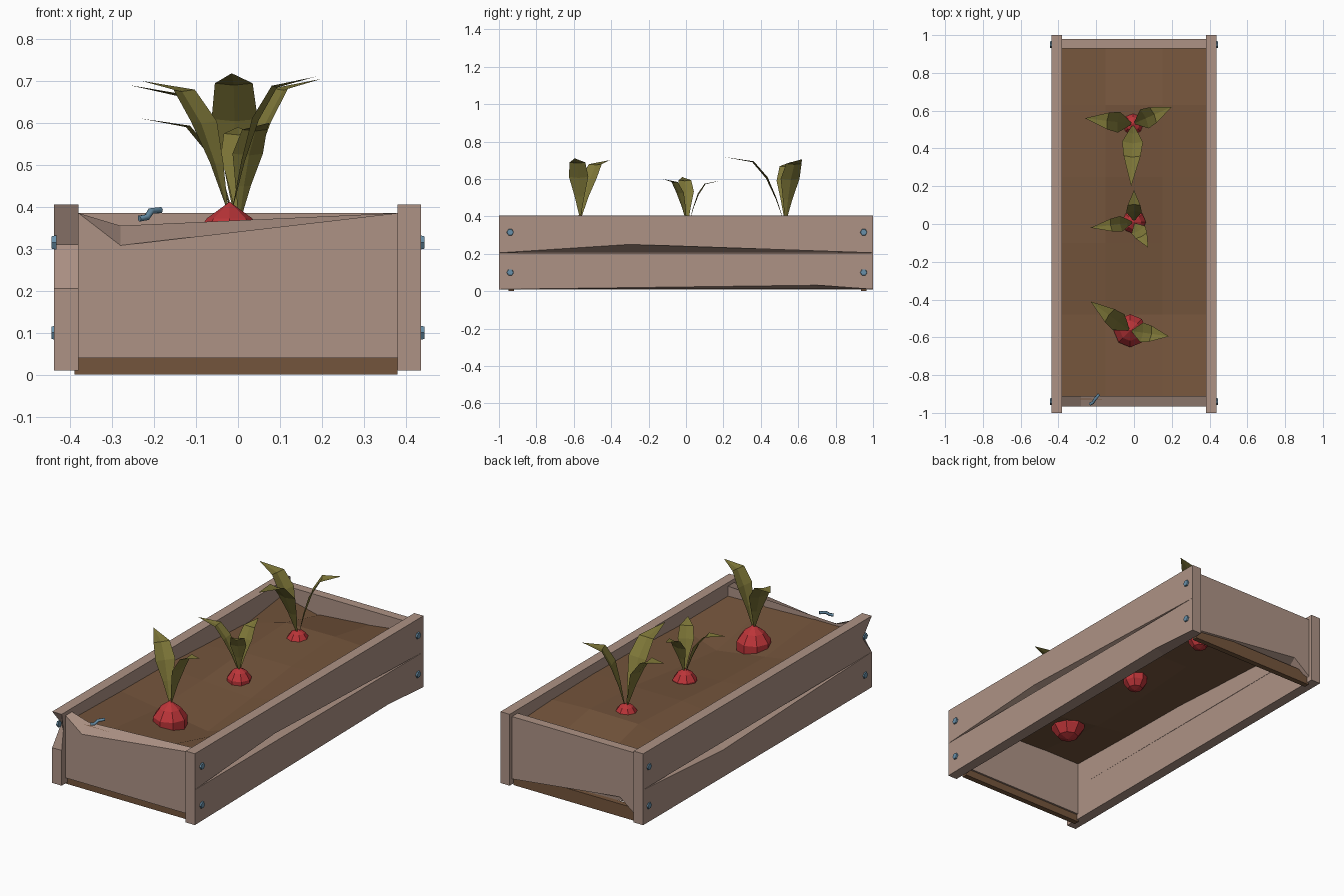
import bpy, bmesh, math
from mathutils import Vector, Matrix

if "Cube" in bpy.data.objects:
    bpy.data.objects.remove(bpy.data.objects["Cube"])


def mat(name, col):
    m = bpy.data.materials.new(name)
    m.diffuse_color = (*col, 1)
    m.use_nodes = True
    m.node_tree.nodes["Principled BSDF"].inputs["Base Color"].default_value = m.diffuse_color
    return m


WOOD = mat("weathered wood", (0.42, 0.29, 0.235))
SOIL = mat("soil brown", (0.175, 0.09, 0.045))
RED = mat("radish red", (0.50, 0.035, 0.04))
LEAF = mat("leaf olive", (0.21, 0.185, 0.04))
STEEL = mat("blue steel", (0.14, 0.28, 0.40))


def finish(name, bm, m, recalc=True):
    if recalc:
        bmesh.ops.recalc_face_normals(bm, faces=bm.faces)
    me = bpy.data.meshes.new(name)
    bm.to_mesh(me)
    bm.free()
    me.materials.append(m)
    ob = bpy.data.objects.new(name, me)
    bpy.context.collection.objects.link(ob)
    return ob


def from_faces(name, verts, faces, m, recalc=True):
    bm = bmesh.new()
    vs = [bm.verts.new(v) for v in verts]
    for f in faces:
        bm.faces.new([vs[i] for i in f])
    return finish(name, bm, m, recalc)


# Plank with one chipped edge: la = length axis, ca/cs = chipped side,
# ta/ts = outward side, pos = chip place, douter/dinner = chip depths
def board(name, lo, hi, la, ca, cs, ta, ts, pos, douter, dinner):
    verts = []
    for out in (0, 1):
        t = hi[ta] if (out == 1) == (ts > 0) else lo[ta]
        edge, base = (hi[ca], lo[ca]) if cs > 0 else (lo[ca], hi[ca])
        chip = edge - cs * (douter if out else dinner)
        for l, c in ((lo[la], base), (hi[la], base), (hi[la], edge), (pos, chip), (lo[la], edge)):
            v = [0, 0, 0]
            v[la], v[ca], v[ta] = l, c, t
            verts.append(v)
    faces = [(4, 3, 2, 1, 0), (5, 6, 7, 8, 9)]
    faces += [(i, (i + 1) % 5, (i + 1) % 5 + 5, i + 5) for i in range(5)]
    return from_faces(name, verts, faces, WOOD)


board("right_upper_plank", (.38, -1, .205), (.436, 1, .405), 1, 2, -1, 0, 1, -.3, .045, .002)
board("right_lower_plank", (.38, -1, .01), (.436, 1, .205), 1, 2, -1, 0, 1, .7, .022, .002)
board("left_upper_plank", (-.438, -1, .205), (-.38, 1, .405), 2, 1, -1, 0, -1, .31, .08, .015)
board("left_lower_plank", (-.438, -1, .01), (-.38, 1, .205), 1, 2, 1, 0, -1, .3, .045, .002)
board("front_plank", (-.38, -.965, .04), (.38, -.91, .385), 0, 2, 1, 1, -1, -.28, .077, .03)
board("back_plank", (-.38, .93, .04), (.38, .98, .385), 0, 2, -1, 1, 1, -.28, .077, .03)

# Earth-coloured strips under the end planks
for nm, y in (("front_base_strip", -.935), ("back_base_strip", .95)):
    bm = bmesh.new()
    bmesh.ops.create_cube(bm, size=1, matrix=Matrix.Translation((-.005, y, .035))
                          @ Matrix.Diagonal((.77, .03, .07, 1)))
    finish(nm, bm, SOIL)

# Uneven soil sheet
xs = (-.385, -.15, .15, .385)
ys = (-.93, -.48, -.1, .25, .63, .95)
hs = ((.345, .345, .335, .33), (.335, .30, .255, .33), (.33, .31, .292, .345),
      (.31, .335, .335, .35), (.29, .352, .355, .345), (.33, .275, .30, .33))
verts = [(x, y, hs[j][i]) for j, y in enumerate(ys) for i, x in enumerate(xs)]
faces = [(j * 4 + i, j * 4 + i + 1, j * 4 + i + 5, j * 4 + i + 4) for j in range(5) for i in range(3)]
from_faces("soil", verts, faces, SOIL, False)

# Bolt heads on both long sides
for s in (-1, 1):
    for y in (-.94, .95):
        for z in (.10, .315):
            bm = bmesh.new()
            bmesh.ops.create_cone(bm, cap_ends=True, segments=6, radius1=.02, radius2=.017, depth=.012,
                                  matrix=Matrix.Translation((s * .438, y, z))
                                  @ Matrix.Rotation(s * math.pi / 2, 4, 'Y'))
            finish("bolt", bm, STEEL)

# Bent nail lying on the front plank
cu = bpy.data.curves.new("bent_nail", 'CURVE')
cu.dimensions = '3D'
cu.bevel_depth = .008
cu.bevel_resolution = 1
cu.use_fill_caps = True
sp = cu.splines.new('POLY')
path = ((-.235, -.955, .372), (-.217, -.945, .375), (-.207, -.928, .390), (-.185, -.902, .392))
sp.points.add(len(path) - 1)
for p, co in zip(sp.points, path):
    p.co = (*co, 1)
cu.materials.append(STEEL)
bpy.context.collection.objects.link(bpy.data.objects.new("bent_nail", cu))


# Radish root: faceted ball with a peaked crown
def radish(name, c, r, top):
    bm = bmesh.new()
    bmesh.ops.create_uvsphere(bm, u_segments=8, v_segments=5, radius=r)
    for v in bm.verts:
        if v.co.z > r * .95:
            v.co.z = top - c[2]
        v.co += Vector(c)
    finish(name, bm, RED)


# Leaf: arching folded blade from base to tip; rows are (reach, rise, half width)
PROFILE = ((0, 0, .004), (.12, .35, .028), (.27, .68, .055), (.5, .93, .045), (1, 1, 0))


def leaf(name, base, tip, w):
    b, t = Vector(base), Vector(tip)
    d = Vector((t.x - b.x, t.y - b.y, 0))
    side = Vector((-d.y, d.x, 0)).normalized()
    verts, faces = [], []
    for reach, rise, hw in PROFILE[:-1]:
        p = b + d * reach + Vector((0, 0, (t.z - b.z) * rise))
        fold = d.normalized() * hw * .15 * w - Vector((0, 0, hw * .1 * w))
        verts += [p - side * hw * w, p + fold, p + side * hw * w]
    verts.append(t)
    for i in range(len(PROFILE) - 2):
        for k in (0, 1):
            a = i * 3 + k
            faces.append((a, a + 3, a + 4, a + 1))
    a, n = (len(PROFILE) - 2) * 3, len(verts) - 1
    faces += [(a, n, a + 1), (a + 1, n, a + 2)]
    # blades face upward
    from_faces(name, verts, [f[::-1] for f in faces], LEAF, False)


PLANTS = (
    ("front", (-.02, -.565, .298), .092, .412, .95,
     ((-.23, -.41, .70), (.185, -.595, .71))),
    ("middle", (0, .01, .307), .066, .382, .75,
     ((-.23, -.02, .61), (0, .18, .59), (.075, -.125, .60))),
    ("back", (-.005, .53, .325), .062, .39, 1,
     ((-.26, .56, .69), (.2, .62, .705), (-.015, .2, .718))),
)
for nm, c, r, top, w, tips in PLANTS:
    radish(nm + "_radish", c, r, top)
    for tip in tips:
        d = Vector((tip[0] - c[0], tip[1] - c[1], 0)).normalized() * .008
        leaf(nm + "_leaf", (c[0] + d.x, c[1] + d.y, top - .012), tip, w)
